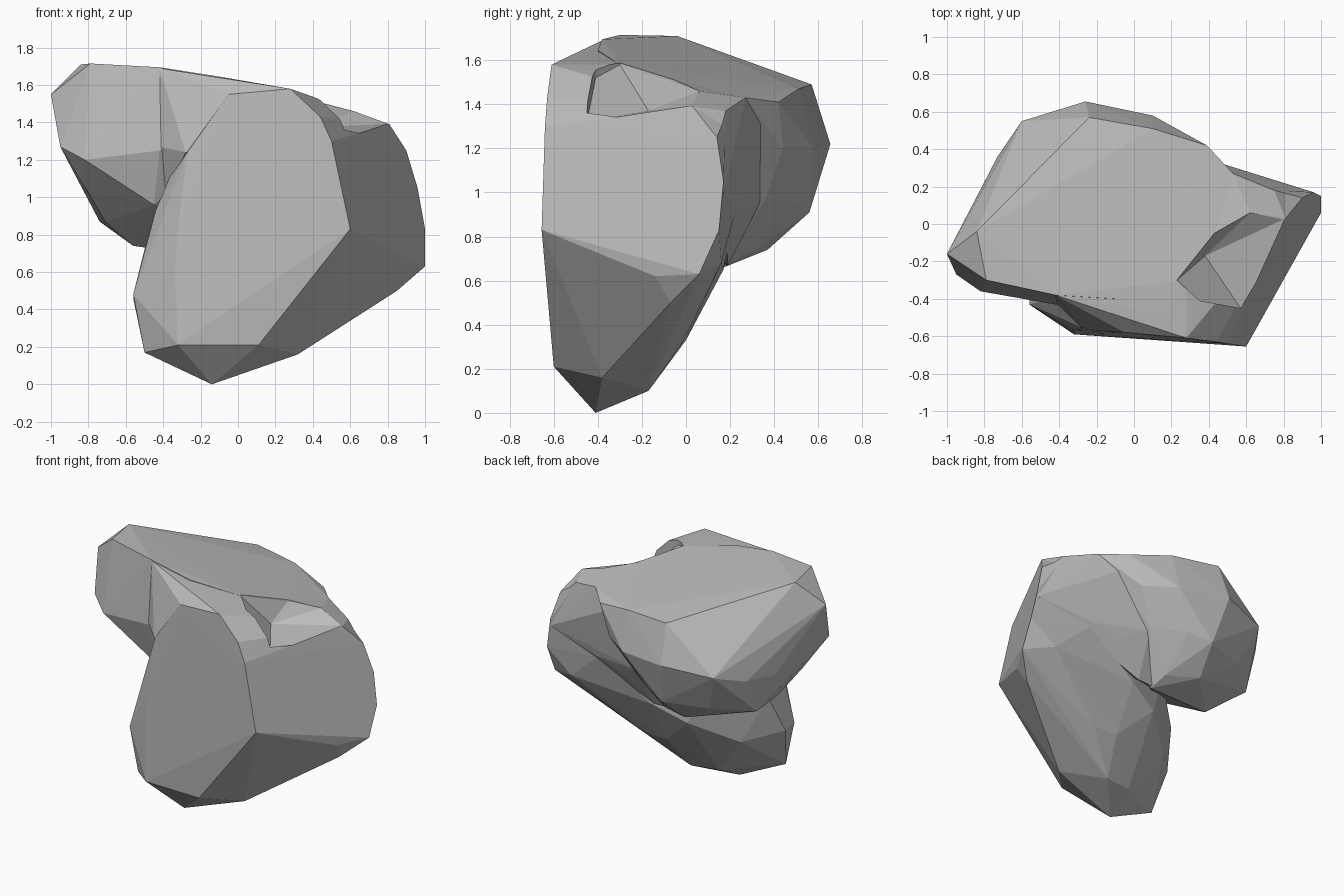
import bpy, bmesh

rock_grey = bpy.data.materials.new("rock_grey")
rock_grey.diffuse_color = (0.5, 0.5, 0.5, 1)


def boulder(name, *outlines):
    """Convex faceted stone wrapped around a few outlines."""
    bm = bmesh.new()
    for outline in outlines:
        for p in outline:
            bm.verts.new(p)
    hull = bmesh.ops.convex_hull(bm, input=bm.verts)
    loose = {g for g in hull["geom_interior"] + hull["geom_unused"]
             if isinstance(g, bmesh.types.BMVert) and g.is_valid and not g.link_faces}
    bmesh.ops.delete(bm, geom=list(loose), context='VERTS')
    bmesh.ops.recalc_face_normals(bm, faces=bm.faces)
    mesh = bpy.data.meshes.new(name)
    bm.to_mesh(mesh)
    bm.free()
    mesh.materials.append(rock_grey)
    ob = bpy.data.objects.new(name, mesh)
    bpy.context.collection.objects.link(ob)
    return ob


def combine(target, other, operation):
    """Apply a boolean and drop the second stone."""
    mod = target.modifiers.new(operation.lower(), 'BOOLEAN')
    mod.object, mod.operation, mod.solver = other, operation, 'EXACT'
    bpy.context.view_layer.objects.active = target
    bpy.ops.object.modifier_apply(modifier=mod.name)
    bpy.data.objects.remove(other)


# Front stone: flat front face, flat leaning right face, tapered foot, thin back
front_face = [(-.32, -.59, .21), (.11, -.6, .21), (.3, -.62, .47), (.6, -.655, .83),
              (.5, -.64, 1.3), (.44, -.63, 1.43), (.28, -.61, 1.58), (-.05, -.58, 1.55),
              (-.27, -.56, 1.24), (-.32, -.57, .85), (-.34, -.57, .6)]
right_face = [(.81, .03, 1.39), (.9, .14, 1.25), (.96, .17, 1.05), (1, .15, .83),
              (1, .06, .63), (.88, -.14, .62)]
foot = [(-.14, -.41, 0), (-.5, -.42, .17), (.32, -.38, .16), (.08, -.17, .1),
        (-.12, -.2, .11), (.65, -.17, .4), (.85, -.07, .5)]
back = [(-.56, -.43, .48), (-.56, -.33, .46), (-.5, -.22, .72), (-.44, -.4, .93),
        (-.35, -.12, .4), (.15, 0, .33), (.33, -.01, .33), (.4, .1, .55), (-.08, .1, .55),
        (.15, .17, .65), (.6, .17, .7), (.8, .16, .68), (.75, .18, 1.35),
        (.55, .22, .9), (-.2, .05, .85), (-.2, -.4, 1.5)]
front_stone = boulder("front_stone", front_face, right_face, foot, back)

# Upper stone: sloping flat top, bulging back, undercut belly
top_rim = [(-.79, -.3, 1.715), (-.84, -.04, 1.71), (-.24, .57, 1.49), (.1, .51, 1.47),
           (.39, .42, 1.41), (.53, .27, 1.43), (.43, -.05, 1.51), (.28, -.3, 1.58),
           (-.1, -.4, 1.645), (-.42, -.38, 1.695)]
waist = [(-1, -.16, 1.55), (-.95, -.27, 1.27), (-.82, -.36, 1.2), (-.42, -.43, 1.25),
         (-.82, .17, 1.12), (-.73, .36, 1.12), (-.6, .55, 1.18),
         (-.26, .655, 1.22), (.1, .58, 1.2), (.3, .44, 1.2)]
belly = [(-.45, -.34, .96), (-.81, -.17, 1.04), (-.71, -.03, .87), (-.56, .05, .74),
         (-.74, .25, .87), (-.5, .45, .9), (-.2, .56, .91), (-.04, .5, .95),
         (.17, .36, .97), (-.25, .37, .74), (-.03, .28, .72), (-.4, -.2, .88),
         (0, .17, .66)]
upper_stone = boulder("upper_stone", top_rim, waist, belly)

# Saddle stone: fills the shoulder and the back between the two
saddle_top = [(-.42, -.38, 1.69), (-.18, -.45, 1.62), (.1, -.47, 1.61), (-.05, -.58, 1.55),
              (.28, -.61, 1.58), (.28, -.3, 1.58), (.43, -.05, 1.51), (.62, .06, 1.46),
              (.53, .27, 1.43), (.75, .18, 1.37), (.81, .03, 1.39), (.35, .36, 1.35)]
saddle_side = [(.9, .14, 1.22), (.96, .17, 1.0), (.55, .24, .92), (.35, .25, .86),
               (.15, .34, .96), (.12, .19, .67), (-.05, .18, .67),
               (-.28, -.555, 1.24), (-.42, -.42, 1.27), (-.4, -.3, .97), (.5, -.62, 1.3)]
saddle_stone = boulder("saddle_stone", saddle_top, saddle_side)

# Fuse the stones
combine(front_stone, upper_stone, 'UNION')
combine(front_stone, saddle_stone, 'UNION')

# Chipped notch in the top right shoulder
chip_floor = [(.23, -.3, 1.58), (.38, -.17, 1.37), (.43, -.05, 1.5), (.62, .06, 1.46),
              (.81, .03, 1.395), (.66, -.3, 1.345), (.57, -.45, 1.32), (.35, -.41, 1.52)]
chip = boulder("chip_cutter", chip_floor, [(x, y, z + .4) for x, y, z in chip_floor])
chip.hide_render = True
combine(front_stone, chip, 'DIFFERENCE')

front_stone.name = front_stone.data.name = "rock"
for face in front_stone.data.polygons:
    face.use_smooth = False
